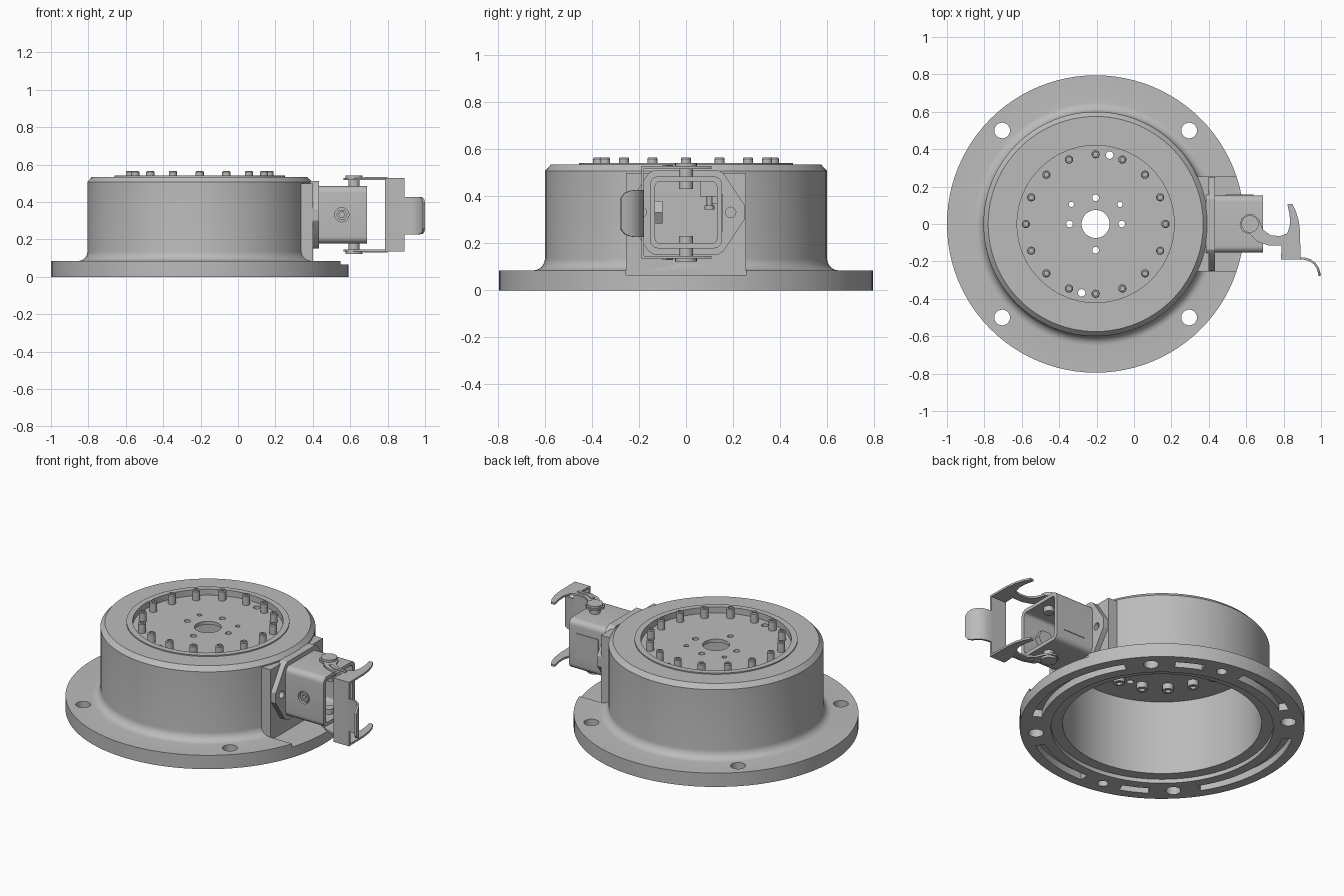
import bpy, bmesh
from math import cos, sin, pi, radians, asin
from mathutils import Vector

old = bpy.data.objects.get("Cube")
if old:
    bpy.data.objects.remove(old)

CX = -0.205          # axis of the round body
HZ = 0.332           # height of the connector axis

grey = bpy.data.materials.new("machined_grey")
grey.use_nodes = True
grey.diffuse_color = (0.5, 0.5, 0.5, 1)
grey.node_tree.nodes["Principled BSDF"].inputs["Base Color"].default_value = (0.5, 0.5, 0.5, 1)


def circle(x, y, r, n=24):
    return [(x + r * cos(2 * pi * i / n), y + r * sin(2 * pi * i / n)) for i in range(n)]


def arc(r, a, b, n):
    return [(CX + r * cos(radians(a + (b - a) * i / n)), r * sin(radians(a + (b - a) * i / n)))
            for i in range(n + 1)]


def rounded(hw, hh, r, n=6):
    pts = []
    for k, (sx, sy) in enumerate([(1, 1), (-1, 1), (-1, -1), (1, -1)]):
        for i in range(n + 1):
            t = (k + i / n) * pi / 2
            pts.append((sx * (hw - r) + r * cos(t), HZ + sy * (hh - r) + r * sin(t)))
    return pts


def place(p, axis, c):
    return {"x": (c, p[0], p[1]), "y": (p[0], c, p[1]), "z": (p[0], p[1], c)}[axis]


def loft(bm, rings, axis):
    """Joins rings of equal length, given as (points, offset), and caps both ends."""
    rows = [[bm.verts.new(place(p, axis, c)) for p in pts] for pts, c in rings]
    for a, b in zip(rows, rows[1:]):
        for i in range(len(a)):
            j = (i + 1) % len(a)
            bm.faces.new((a[i], a[j], b[j], b[i]))
    bm.faces.new(rows[0][::-1])
    bm.faces.new(rows[-1])


def prism(bm, pts, axis, lo, hi):
    loft(bm, [(pts, lo), (pts, hi)], axis)


def box(bm, x, y, z):
    prism(bm, [(x[0], y[0]), (x[1], y[0]), (x[1], y[1]), (x[0], y[1])], "z", *z)


def lathe(bm, profile, centre, seg, closed):
    vs = [bm.verts.new((centre[0] + r, centre[1], z)) for r, z in profile]
    es = [bm.edges.new(p) for p in zip(vs, vs[1:])]
    if closed:
        es.append(bm.edges.new((vs[-1], vs[0])))
    bmesh.ops.spin(bm, geom=vs + es, cent=(*centre, 0), axis=(0, 0, 1),
                   angle=2 * pi, steps=seg, use_duplicate=False)
    bmesh.ops.remove_doubles(bm, verts=bm.verts, dist=1e-5)


def finish(name, bm, cutter=None, thickness=0):
    bmesh.ops.recalc_face_normals(bm, faces=bm.faces)
    mesh = bpy.data.meshes.new(name)
    bm.to_mesh(mesh)
    bm.free()
    mesh.materials.append(grey)
    ob = bpy.data.objects.new(name, mesh)
    bpy.context.collection.objects.link(ob)
    bpy.ops.object.select_all(action="DESELECT")
    ob.select_set(True)
    bpy.context.view_layer.objects.active = ob
    if thickness:
        mod = ob.modifiers.new("Sheet", "SOLIDIFY")
        mod.thickness, mod.offset = thickness, 0
        bpy.ops.object.modifier_apply(modifier=mod.name)
    if cutter:
        mod = ob.modifiers.new("Cut", "BOOLEAN")
        mod.operation, mod.solver, mod.object = "DIFFERENCE", "EXACT", cutter
        bpy.ops.object.modifier_apply(modifier=mod.name)
        bpy.data.objects.remove(cutter)
        bpy.context.view_layer.objects.active = ob
        ob.select_set(True)
    bpy.ops.object.shade_smooth_by_angle(angle=radians(30))
    return ob


def make_cutter(bm):
    ob = finish("cutter", bm)
    ob.hide_render = True
    return ob


# Cuts in the body: mounting holes, underside slots, connector notch, plate holes
cut = bmesh.new()
for a in (45, 135, 225, 315):
    prism(cut, circle(CX + 0.707 * cos(radians(a)), 0.707 * sin(radians(a)), 0.042), "z", -0.1, 0.2)
for turn in (0, 180):
    for a, b in ((-30, 33), (56, 69), (88, 124)):
        ring = arc(0.735, a + turn, b + turn, 16) + arc(0.68, b + turn, a + turn, 16)
        prism(cut, ring, "z", -0.05, 0.045)
    a = radians(78 + turn)
    prism(cut, circle(CX + 0.707 * cos(a), 0.707 * sin(a), 0.03), "z", -0.05, 0.045)
box(cut, (0.40, 0.8), (-0.255, 0.255), (0.065, 0.2))
for dx, dy, r in [(0.075, 0.368, 0.02), (-0.075, -0.368, 0.02), (0.14, 0, 0.018), (-0.14, 0, 0.018),
                  (0, 0.14, 0.018), (0, -0.14, 0.018), (0.13, 0.105, 0.014), (-0.13, 0.105, 0.014)]:
    prism(cut, circle(CX + dx, dy, r, 16), "z", 0.4, 0.6)

# Round body with mounting flange, hollow underneath
fillet = [(0.65 - 0.05 * sin(t * pi / 12), 0.135 - 0.05 * cos(t * pi / 12)) for t in range(7)]
profile = [(0.62, 0), (0.795, 0), (0.795, 0.085)] + fillet + [
    (0.60, 0.508), (0.575, 0.535), (0.455, 0.535), (0.455, 0.542), (0.42, 0.542), (0.42, 0.505),
    (0.075, 0.505), (0.075, 0.485), (0.555, 0.485), (0.555, 0.025), (0.62, 0.025)]
bm = bmesh.new()
lathe(bm, profile, (CX, 0), 96, True)
finish("flanged_body", bm, make_cutter(cut))

# Ring of socket screws through the top plate
bm = bmesh.new()
screw = [(0, 0.55), (0.011, 0.55), (0.011, 0.565), (0.018, 0.565), (0.022, 0.56), (0.022, 0.485),
         (0.032, 0.485), (0.032, 0.45), (0.016, 0.45), (0.016, 0.465), (0, 0.465)]
for i in range(16):
    a = i * pi / 8
    lathe(bm, screw, (CX + 0.373 * cos(a), 0.373 * sin(a)), 16, False)
finish("plate_screws", bm)

# Flat connector seat on the body's side
bm = bmesh.new()
half = asin(0.255 / 0.58) * 180 / pi
prism(bm, arc(0.58, -half, half, 16) + [(0.40, 0.255), (0.40, -0.255)], "z", 0.06, 0.50)
finish("connector_seat", bm)

# Six-sided connector base plate with two fixing holes
cut = bmesh.new()
for s in (-1, 1):
    prism(cut, circle(s * 0.19, HZ, 0.022), "x", 0.405, 0.5)
bm = bmesh.new()
hexagon = []
for sy, sz in ((1, 1), (-1, 1), (-1, -1), (1, -1)):
    corner = [(sy * 0.25, HZ + sz * 0.03), (sy * 0.16, HZ + sz * 0.165), (sy * 0.135, HZ + sz * 0.18)]
    hexagon += corner if sy * sz > 0 else corner[::-1]
prism(bm, hexagon, "x", 0.385, 0.432)
finish("connector_base", bm, make_cutter(cut))

# Hollow connector housing, open at the outer end
cut = bmesh.new()
prism(cut, circle(0.555, HZ, 0.038), "y", -0.2, -0.1)
bm = bmesh.new()
outer, inner = rounded(0.153, 0.153, 0.035), rounded(0.131, 0.131, 0.02)
loft(bm, [(outer, 0.42), (outer, 0.69), (inner, 0.69), (inner, 0.46)], "x")
finish("connector_housing", bm, make_cutter(cut))

# Side screw, terminal block and plain rating plate
bm = bmesh.new()
hexa, disc = circle(0.555, HZ, 0.016, 6), circle(0.555, HZ, 0.03, 6)
loft(bm, [(circle(0.555, HZ, 0.055, 6), -0.10), (circle(0.555, HZ, 0.055, 6), -0.131),
          (disc, -0.131), (disc, -0.148), (hexa, -0.148), (hexa, -0.12)], "y")
finish("side_screw", bm)
bm = bmesh.new()
box(bm, (0.45, 0.60), (0.06, 0.132), (0.40, 0.464))
box(bm, (0.45, 0.58), (0.11, 0.132), (0.37, 0.40))
prism(bm, circle(0.56, 0.10, 0.013, 12), "z", 0.36, 0.41)
prism(bm, circle(0.56, 0.10, 0.022, 12), "z", 0.345, 0.362)
finish("earth_terminal", bm)
bm = bmesh.new()
box(bm, (0.49, 0.64), (0.15, 0.157), (0.25, 0.41))
finish("rating_plate", bm)

# Locking lever: mirrored arms, ribs and pivots above and below
arm = [(.62, -.055), (.66, -.095), (.72, -.115), (.79, -.115), (.785, -.188), (.89, -.188),
       (.888, -.04), (.88, .02), (.865, .07), (.845, .108), (.82, .105), (.832, .05), (.835, 0),
       (.82, -.05), (.78, -.065), (.73, -.06), (.69, -.03), (.67, .02), (.64, .052),
       (.61, .055), (.575, .03), (.565, -.01), (.58, -.04)]
rib = [(.67, -.07), (.72, -.097), (.80, -.10), (.80, -.082), (.73, -.08), (.685, -.055)]
arms, pivots = bmesh.new(), bmesh.new()
for s in (1, -1):
    prism(arms, arm, "z", HZ + s * 0.185, HZ + s * 0.197)
    prism(arms, rib, "z", HZ + s * 0.19, HZ + s * 0.202)
    prism(pivots, circle(0.62, 0, 0.03), "z", HZ + s * 0.10, HZ + s * 0.19)
    prism(pivots, circle(0.62, 0, 0.046), "z", HZ + s * 0.19, HZ + s * 0.21)
finish("lever_arms", arms)
finish("lever_pivots", pivots)
bm = bmesh.new()
box(bm, (0.785, 0.89), (-0.19, -0.178), (HZ - 0.197, HZ + 0.197))
finish("lever_bridge", bm)

# Curved thumb tongue
bm = bmesh.new()
path = [(.87, -.184, .1), (.91, -.185, .1), (.94, -.193, .1), (.965, -.21, .1),
        (.982, -.235, .098), (.99, -.26, .088), (.994, -.277, .068)]
rows = [[bm.verts.new((x, y, HZ - 0.005 + s * h)) for s in (-1, 1)] for x, y, h in path]
for a, b in zip(rows, rows[1:]):
    bm.faces.new((a[0], a[1], b[1], b[0]))
finish("lever_tongue", bm, thickness=0.012)
